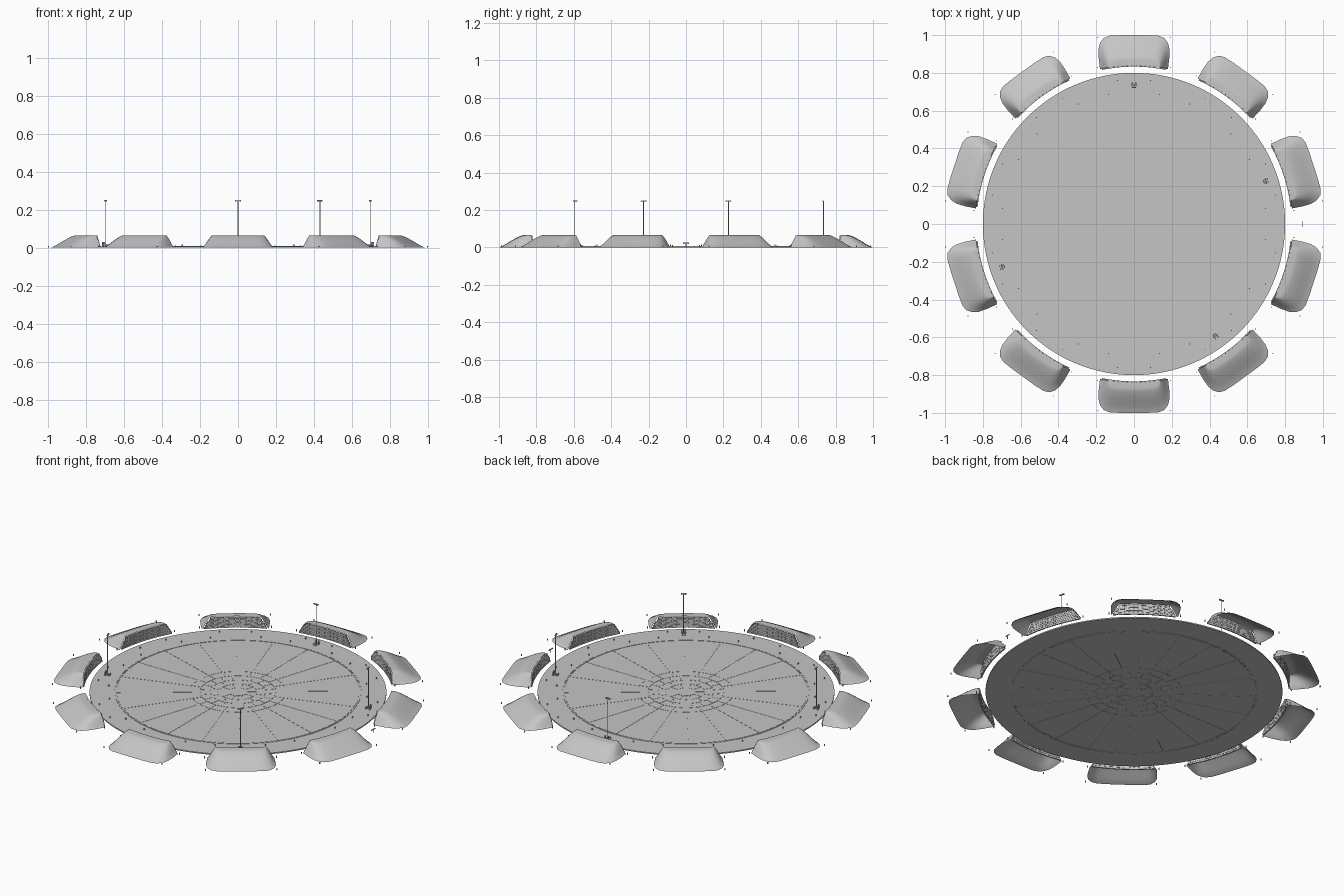
import bpy, bmesh, math
from mathutils import Matrix, Vector

if "Cube" in bpy.data.objects:
    bpy.data.objects.remove(bpy.data.objects["Cube"], do_unlink=True)

grey = bpy.data.materials.new("concrete_grey")
grey.use_nodes = True
GREY = (0.56, 0.56, 0.56, 1)
grey.diffuse_color = GREY
grey.node_tree.nodes["Principled BSDF"].inputs["Base Color"].default_value = GREY


def mesh_from(bm, name):
    bmesh.ops.recalc_face_normals(bm, faces=bm.faces)
    me = bpy.data.meshes.new(name)
    bm.to_mesh(me)
    bm.free()
    me.materials.append(grey)
    return me


def place(me, name, angle=0):
    """Link a mesh modelled facing +y, turned to the given polar angle."""
    ob = bpy.data.objects.new(name, me)
    ob.rotation_euler.z = math.radians(angle - 90)
    bpy.context.collection.objects.link(ob)
    return ob


def box(bm, centre, size):
    m = Matrix.Translation(centre) @ Matrix.Diagonal((*size, 1))
    bmesh.ops.create_cube(bm, size=1, matrix=m)


def cylinder(bm, r, z0, z1, x=0, y=0, seg=8):
    bmesh.ops.create_cone(bm, cap_ends=True, segments=seg, radius1=r, radius2=r,
                          depth=z1 - z0, matrix=Matrix.Translation((x, y, (z0 + z1) / 2)))


def sector(bm, r0, r1, a0, a1, z0, z1, steps, closed=False):
    """Solid piece of a ring between two radii and two angles (radians)."""
    cols = []
    for i in range(steps if closed else steps + 1):
        a = a0 + (a1 - a0) * i / steps
        c, s = math.cos(a), math.sin(a)
        cols.append([bm.verts.new((r * c, r * s, z))
                     for r, z in ((r0, z0), (r1, z0), (r1, z1), (r0, z1))])
    n = len(cols)
    for i in range(n if closed else n - 1):
        p, q = cols[i], cols[(i + 1) % n]
        for k in range(4):
            bm.faces.new((p[k], p[(k + 1) % 4], q[(k + 1) % 4], q[k]))
    if not closed:
        bm.faces.new(cols[0])
        bm.faces.new(cols[-1])


# Plaza: thin core disc with paving panels split by narrow joints
bm = bmesh.new()
cylinder(bm, 0.797, 0.001, 0.006, seg=128)
place(mesh_from(bm, "plaza_core"), "plaza_core", 90)

GAP = 0.0012
bm = bmesh.new()
cylinder(bm, 0.05 - GAP, 0, 0.007, seg=40)
for k, (r0, r1, n, turn) in enumerate([
        (0.05, 0.10, 10, 0), (0.10, 0.15, 10, 18), (0.15, 0.205, 20, 9),
        (0.205, 0.26, 20, 0), (0.26, 0.655, 20, 18)]):
    for i in range(n):
        a0 = math.radians(turn) + 2 * math.pi * i / n
        trim = 2 * GAP / (r0 + r1)
        sector(bm, r0 + GAP, r1 - GAP, a0 + trim, a0 + 2 * math.pi / n - trim,
               0, 0.007, 120 // n)
place(mesh_from(bm, "paving_panels"), "paving_panels", 90)

bm = bmesh.new()
sector(bm, 0.657, 0.663, 0, 2 * math.pi, 0, 0.008, 128, True)
sector(bm, 0.665, 0.80, 0, 2 * math.pi, 0, 0.007, 128, True)
place(mesh_from(bm, "outer_walkway"), "outer_walkway", 90)

# Earth mound: footprint outline lofted up to a smaller crest outline
R_IN = 0.84
foot = [(0.180, 0), (0.187, 0.88), (0.188, 0.925), (0.180, 0.958), (0.160, 0.985),
        (0.130, 0.997), (0.070, 1.0), (0, 1.0)]
crest = [(0.135, 0), (0.135, 0.842), (0.132, 0.850), (0.126, 0.857), (0.115, 0.862),
         (0.098, 0.866), (0.050, 0.870), (0, 0.871)]
levels = [(0, 0), (0.12, 0.006), (0.3, 0.019), (0.5, 0.035), (0.7, 0.050),
          (0.86, 0.060), (0.95, 0.064), (1, 0.065)]


def arc_y(x):
    return math.sqrt(R_IN ** 2 - x * x)


bm = bmesh.new()
rows = []
for s, z in levels:
    half = []
    for i, (f, c) in enumerate(zip(foot, crest)):
        x = f[0] + (c[0] - f[0]) * s
        y = arc_y(x) if i == 0 else f[1] + (c[1] - f[1]) * s
        half.append((x, y, z))
    full = half + [(-x, y, z) for x, y, z in reversed(half[:-1])]
    rows.append([bm.verts.new(p) for p in full])
for lo, hi in zip(rows, rows[1:]):
    for i in range(len(lo) - 1):
        bm.faces.new((lo[i], lo[i + 1], hi[i + 1], hi[i]))
# flat crest strip out to the curved inner wall
top = rows[-1]
inner = [top[0]] + [bm.verts.new((v.co.x, arc_y(v.co.x), 0.065)) for v in top[1:-1]] + [top[-1]]
for i in range(len(top) - 1):
    quad = [top[i], top[i + 1], inner[i + 1], inner[i]]
    bm.faces.new(list(dict.fromkeys(quad)))
for f in bm.faces:
    f.smooth = True
mound = mesh_from(bm, "mound")

# Curved inner wall of staggered blocks following the mound outline
bm = bmesh.new()
ROWS, PITCH = 6, 0.024
row_h = 0.064 / ROWS
for r in range(ROWS):
    z0 = r * row_h
    zt = z0 + row_h
    s = next(s0 + (s1 - s0) * (zt - za) / (zb - za)
             for (s0, za), (s1, zb) in zip(levels, levels[1:]) if zt <= zb)
    lim = math.asin((0.180 - 0.045 * s) / R_IN) * R_IN
    x = -lim
    nxt = (math.floor(-lim / PITCH) + 1 + 0.5 * (r % 2)) * PITCH
    while x < lim - 0.004:
        end = min(nxt, lim)
        if end - x > 0.004:
            sector(bm, R_IN - 0.007, R_IN, math.pi / 2 + (x + 0.0006) / R_IN,
                   math.pi / 2 + (end - 0.0006) / R_IN, z0 + 0.0005, zt - 0.0005, 1)
        x, nxt = end, nxt + PITCH
wall = mesh_from(bm, "block_wall")

# Small marker posts around each mound and on the walkway in front of it
bm = bmesh.new()
for side in (-1, 1):
    for r, deg, z0, h in ((0.70, 11.2, 0.006, 0.010), (0.765, 6.5, 0.006, 0.010),
                          (0.85, 13.2, 0, 0.012), (1.005, 11, 0, 0.010)):
        a = math.radians(deg) * side
        x, y = r * math.sin(a), min(r * math.cos(a), 0.992)
        cylinder(bm, 0.003, z0, z0 + h, x, y, 6)
posts = mesh_from(bm, "marker_posts")

for i in range(10):
    ang = 18 + 36 * i
    ob = place(mound, f"mound_{i + 1}", ang)
    place(wall, f"block_wall_{i + 1}", ang)
    place(posts, f"marker_posts_{i + 1}", ang)

# Lamp poles with a crossbar of lights and small base cabinets
bm = bmesh.new()
RP = 0.735
cylinder(bm, 0.0022, 0.006, 0.245, 0, RP, 8)
cylinder(bm, 0.006, 0.006, 0.014, 0, RP, 10)
box(bm, (0, RP, 0.247), (0.030, 0.005, 0.004))
for x in (-0.011, 0, 0.011):
    box(bm, (x, RP - 0.003, 0.248), (0.007, 0.007, 0.007))
for x in (-0.009, 0.009):
    box(bm, (x, RP + 0.010, 0.018), (0.007, 0.007, 0.024))
box(bm, (0, RP - 0.012, 0.012), (0.020, 0.006, 0.010))
lamp = mesh_from(bm, "lamp_pole")
for i, ang in enumerate((90, 18, 306, 198)):
    place(lamp, f"lamp_pole_{i + 1}", ang)

# Small sign standing in the gap between two mounds
bm = bmesh.new()
cylinder(bm, 0.0018, 0, 0.024, 0, 0.89, 6)
box(bm, (0, 0.89, 0.022), (0.034, 0.003, 0.006))
place(mesh_from(bm, "gap_sign"), "gap_sign", 0)
